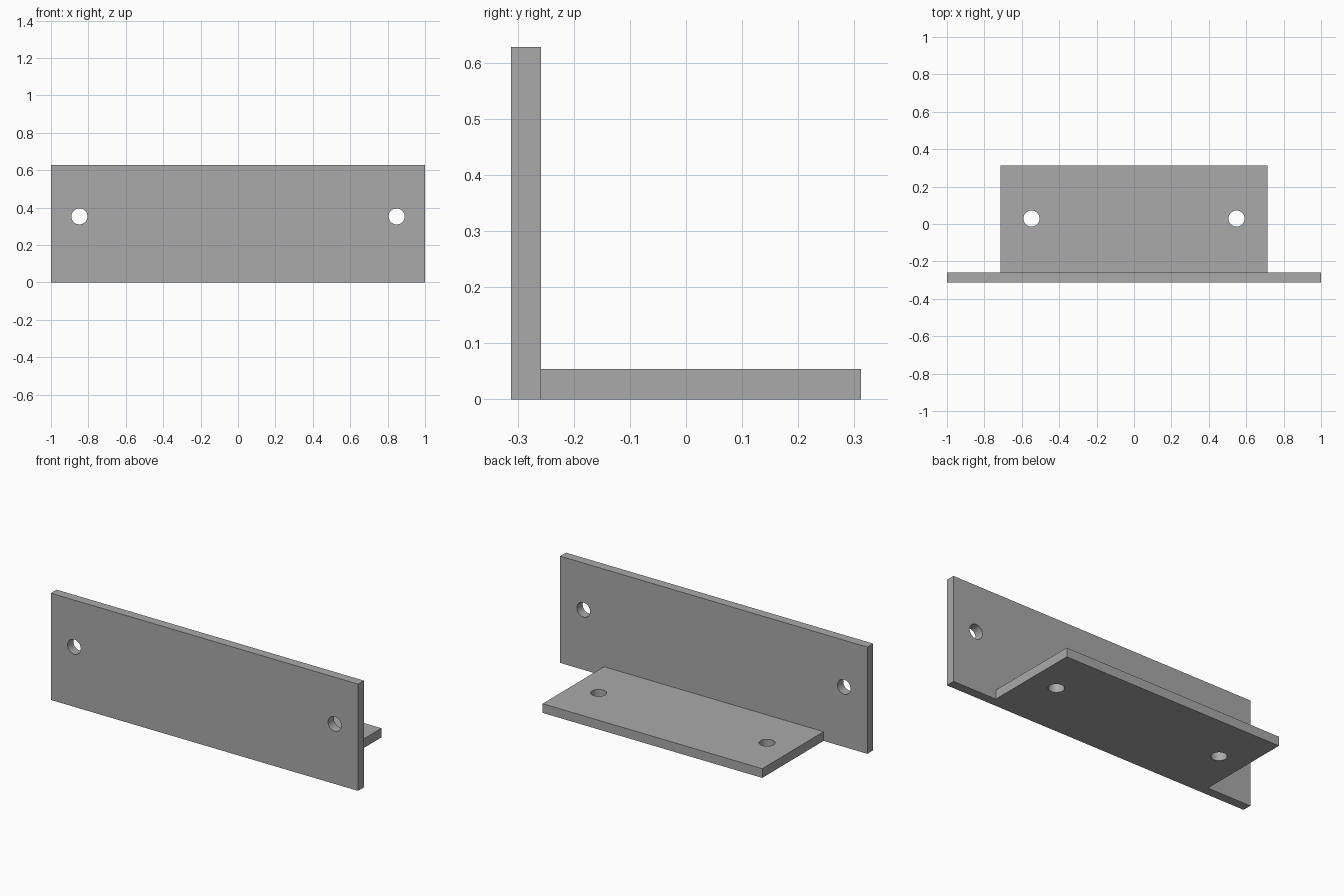
import bpy
from math import pi, radians

if "Cube" in bpy.data.objects:
    bpy.data.objects.remove(bpy.data.objects["Cube"], do_unlink=True)

WIDTH, HEIGHT, DEPTH, THICK = 2.0, 0.628, 0.624, 0.054
FRONT = -DEPTH / 2
SHELF_WIDTH, HOLE_RADIUS = 1.43, 0.043

steel = bpy.data.materials.new("plain_grey_steel")
steel.use_nodes = True
grey = (0.4, 0.4, 0.4, 1)
steel.diffuse_color = grey
steel.node_tree.nodes["Principled BSDF"].inputs["Base Color"].default_value = grey


def plate(name, size, centre):
    bpy.ops.mesh.primitive_cube_add(size=1, location=centre)
    ob = bpy.context.object
    ob.name = name
    ob.scale = size
    bpy.ops.object.transform_apply(location=True, rotation=False, scale=True)
    ob.data.materials.append(steel)
    return ob


def hole_cutter(name, centre, tilt):
    bpy.ops.mesh.primitive_cylinder_add(vertices=48, radius=HOLE_RADIUS, depth=0.2,
                                        location=centre, rotation=(tilt, 0, 0))
    ob = bpy.context.object
    ob.name = name
    ob.data.materials.append(steel)
    return ob


def apply_boolean(target, other, operation):
    mod = target.modifiers.new(operation.title(), "BOOLEAN")
    mod.operation, mod.solver, mod.object = operation, "EXACT", other
    bpy.context.view_layer.objects.active = target
    bpy.ops.object.modifier_apply(modifier=mod.name)
    bpy.data.objects.remove(other, do_unlink=True)


# Wide upright plate and narrower shelf, merged into one angle bracket
bracket = plate("angle_bracket", (WIDTH, THICK, HEIGHT), (0, FRONT + THICK / 2, HEIGHT / 2))
shelf = plate("shelf_plate", (SHELF_WIDTH, DEPTH - THICK, THICK), (0, THICK / 2, THICK / 2))
apply_boolean(bracket, shelf, "UNION")

# Screw holes: one pair through each plate
for side in (-1, 1):
    for name, centre, tilt in (
        ("upright_hole", (side * 0.848, FRONT + THICK / 2, 0.353), pi / 2),
        ("shelf_hole", (side * 0.548, 0.029, THICK / 2), 0),
    ):
        apply_boolean(bracket, hole_cutter(name, centre, tilt), "DIFFERENCE")

# Smooth hole walls, crisp plate edges
bpy.ops.object.select_all(action="DESELECT")
bracket.select_set(True)
bpy.context.view_layer.objects.active = bracket
bpy.ops.object.shade_smooth_by_angle(angle=radians(30))
